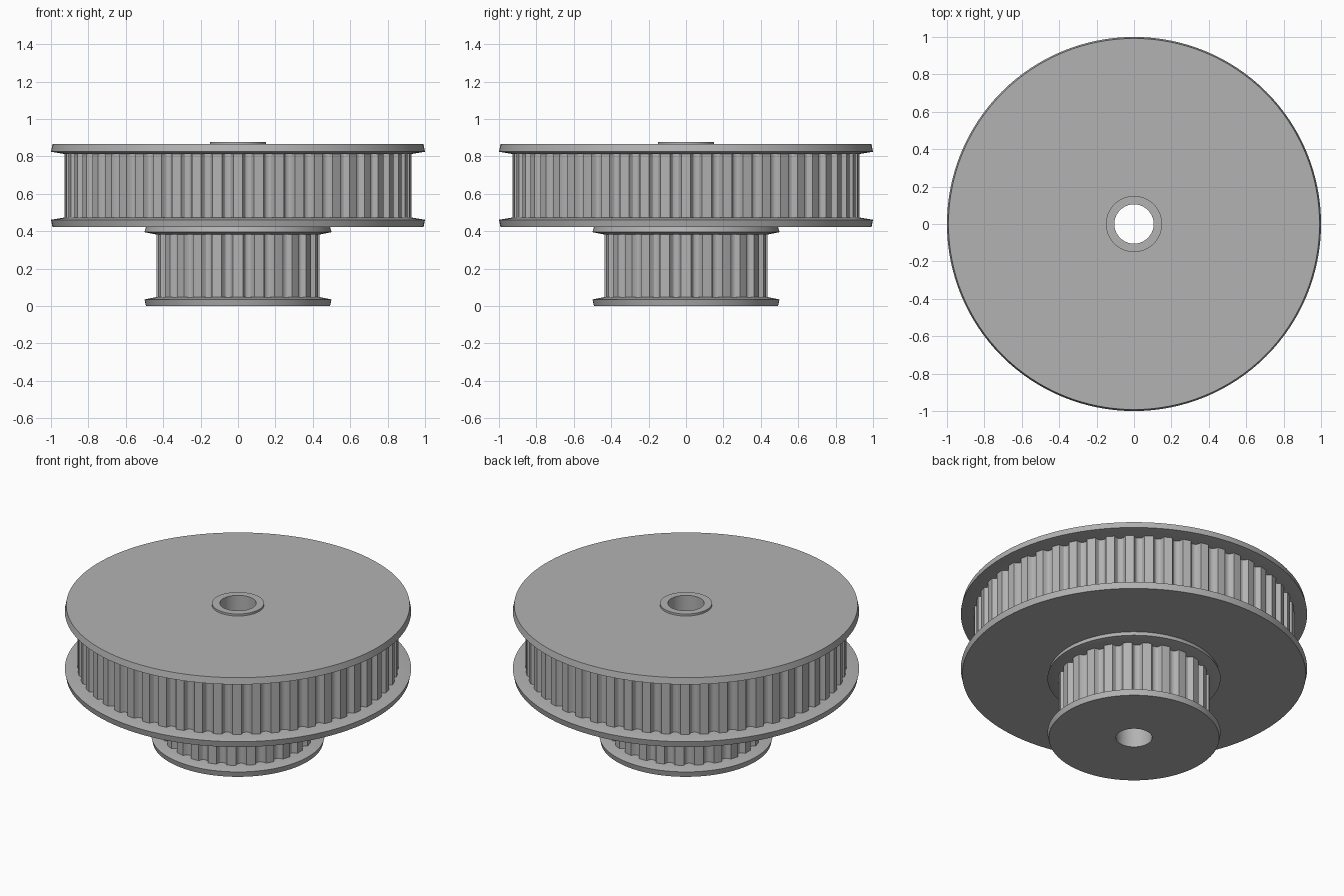
import bpy, bmesh, math

cube = bpy.data.objects.get("Cube")
if cube:
    bpy.data.objects.remove(cube)

grey = bpy.data.materials.new("plain grey")
grey.use_nodes = True
grey.diffuse_color = (0.45, 0.45, 0.45, 1)
grey.node_tree.nodes["Principled BSDF"].inputs["Base Color"].default_value = grey.diffuse_color

BORE = 0.105


def circle(radius, steps=128):
    return [(radius * math.cos(math.tau * i / steps), radius * math.sin(math.tau * i / steps))
            for i in range(steps)]


def toothed(radius, teeth, depth, width):
    """Outline with round-bottomed grooves cut between lands."""
    pts = []
    pitch = math.tau / teeth
    half = width / radius / 2
    for t in range(teeth):
        mid = (t + 0.5) * pitch
        for k in range(-4, 5):
            s = k / 4
            r = radius - depth * (1 - abs(s) ** 3)
            a = mid + s * half
            pts.append((r * math.cos(a), r * math.sin(a)))
        # crown of the land that follows
        a = mid + pitch / 2
        pts.append((radius * math.cos(a), radius * math.sin(a)))
    return pts


def build(name, bm):
    bmesh.ops.recalc_face_normals(bm, faces=bm.faces)
    mesh = bpy.data.meshes.new(name)
    bm.to_mesh(mesh)
    bm.free()
    mesh.materials.append(grey)
    obj = bpy.data.objects.new(name, mesh)
    bpy.context.collection.objects.link(obj)
    bpy.ops.object.select_all(action="DESELECT")
    obj.select_set(True)
    bpy.context.view_layer.objects.active = obj
    bpy.ops.object.shade_smooth_by_angle(angle=math.radians(25))


def band(name, outline, z0, z1):
    """Upright wall following an outline; the flanges close its ends."""
    bm = bmesh.new()
    low, high = [[bm.verts.new((x, y, z)) for x, y in outline] for z in (z0, z1)]
    for i in range(len(low)):
        bm.faces.new((low[i - 1], low[i], high[i], high[i - 1]))
    build(name, bm)


def ring(name, profile):
    """Lathe a closed (radius, height) profile around the axle."""
    bm = bmesh.new()
    rows = [[bm.verts.new((x, y, z)) for x, y in circle(r)] for r, z in profile]
    for j, row in enumerate(rows):
        prev = rows[j - 1]
        for i in range(len(row)):
            bm.faces.new((prev[i - 1], prev[i], row[i], row[i - 1]))
    build(name, bm)


def flange(name, radius, seat, outer, inner):
    """Disc with a slightly drafted rim and a shallow cone facing the belt."""
    d = 1 if inner > outer else -1
    ring(name, [(BORE, outer), (radius - 0.008, outer), (radius, inner - 0.012 * d),
                (seat, inner), (BORE, inner)])


# Toothed belt tracks
band("large_toothed_track", toothed(0.927, 52, 0.03, 0.062), 0.46, 0.82)
band("small_toothed_track", toothed(0.437, 24, 0.03, 0.062), 0.03, 0.39)

# Belt guides at both ends of each track
flange("large_top_flange", 1.0, 0.93, 0.865, 0.813)
flange("large_bottom_flange", 1.0, 0.93, 0.423, 0.473)
flange("small_top_flange", 0.5, 0.44, 0.423, 0.383)
flange("small_bottom_flange", 0.5, 0.44, 0.0, 0.047)

# Raised collar and bore lining
ring("hub_collar", [(BORE, 0.86), (0.15, 0.86), (0.15, 0.878), (BORE, 0.878)])
band("bore_wall", circle(BORE), 0.0, 0.87)
